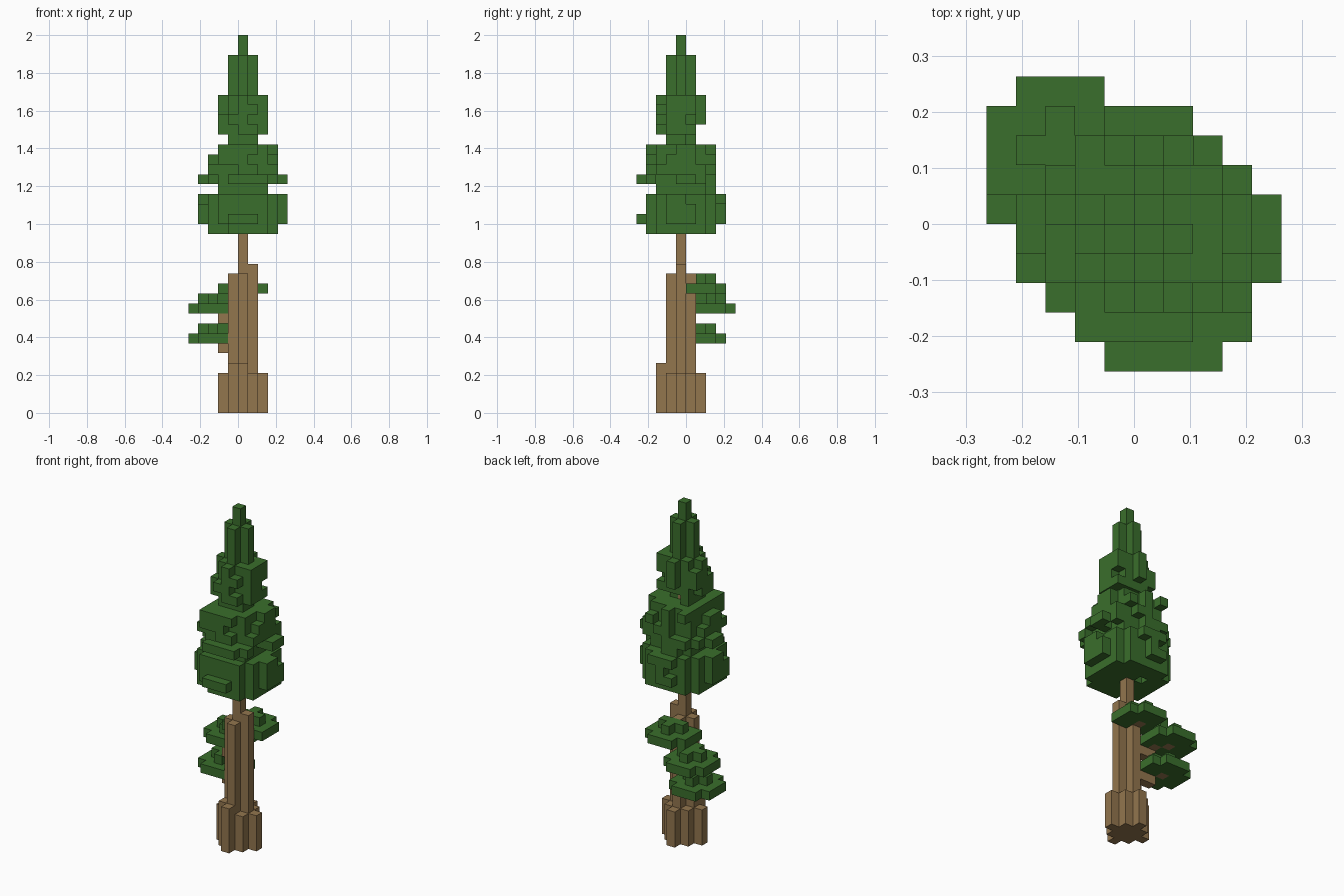
import bpy
import bmesh
import random
from mathutils import Vector

random.seed(7)
U = 2 / 38          # edge of one block
CX, CY = 0, -1      # block column of the trunk

cube = bpy.data.objects.get("Cube")
if cube:
    bpy.data.objects.remove(cube)


def make_material(name, color):
    mat = bpy.data.materials.new(name)
    mat.use_nodes = True
    mat.diffuse_color = color
    bsdf = next(n for n in mat.node_tree.nodes if n.type == 'BSDF_PRINCIPLED')
    bsdf.inputs["Base Color"].default_value = color
    bsdf.inputs["Roughness"].default_value = 1.0
    return mat


def build_blocks(name, cells, mat):
    """Turn a set of block cells into one mesh of its outer faces."""
    bm = bmesh.new()
    for cell in sorted(cells):
        centre = Vector(cell) + Vector((0.5, 0.5, 0.5))
        for axis in range(3):
            for sign in (-1, 1):
                near = list(cell)
                near[axis] += sign
                if tuple(near) in cells:
                    continue
                n, a, b = Vector(), Vector(), Vector()
                n[axis] = sign / 2
                a[(axis + 1) % 3] = 0.5
                b[(axis + 2) % 3] = sign / 2
                corners = (-a - b, a - b, a + b, b - a)
                bm.faces.new([bm.verts.new((centre + n + c) * U) for c in corners])
    bmesh.ops.remove_doubles(bm, verts=bm.verts, dist=U / 100)
    mesh = bpy.data.meshes.new(name)
    bm.to_mesh(mesh)
    bm.free()
    mesh.materials.append(mat)
    obj = bpy.data.objects.new(name, mesh)
    bpy.context.collection.objects.link(obj)


def column(dx, dy, top):
    return {(CX + dx, CY + dy, k) for k in range(top)}


def disc(cx, cy, k, limit):
    span = range(-2, 3)
    return {(cx + x, cy + y, k) for x in span for y in span if x * x + y * y <= limit}


bark = make_material("bark brown", (0.29, 0.18, 0.076, 1))
needles = make_material("needle green", (0.042, 0.156, 0.025, 1))

# Trunk: tall core, four side columns and flared roots
trunk = column(0, 0, 28) | column(1, 0, 15)
for dx, dy in ((-1, 0), (0, -1), (0, 1)):
    trunk |= column(dx, dy, 14)
for dx, dy in ((-2, 0), (2, 0), (0, 2), (-1, 1), (1, 1), (1, -1)):
    trunk |= column(dx, dy, 4)
trunk |= column(0, -2, 5) | column(-1, -1, 5)

# Branch stubs under the side clumps
branches = {(-1, 0, 6), (-2, 0, 6), (-3, 1, 7),
            (-1, 0, 9), (-2, 0, 9), (-2, 1, 10), (-3, 2, 10), (0, 1, 12)}
wood = trunk | branches

# Side clumps: a wide disc with a small cross on top
clumps = {"lower_clump": (-3, 1, 7), "middle_clump": (-3, 2, 10), "upper_clump": (0, 1, 12)}
for name, (x, y, k) in clumps.items():
    build_blocks(name, (disc(x, y, k, 5) | disc(x, y, k + 1, 1)) - wood, needles)

# Crown layers: first, last, solid radius squared, outer radius squared,
# fill chance, then the reach in -x, +x, -y, +y
layers = [
    (18, 18, 10, 13, 0.6, -3, 3, -3, 3),
    (19, 19, 13, 17, 0.7, -4, 4, -4, 4),
    (20, 21, 13, 17, 0.7, -4, 4, -3, 4),
    (22, 22, 8, 10, 0.4, -2, 2, -2, 3),
    (23, 23, 8, 17, 0.5, -4, 4, -4, 3),
    (24, 25, 8, 13, 0.55, -3, 3, -3, 3),
    (26, 26, 8, 13, 0.4, -2, 3, -3, 3),
    (27, 27, 2, 2, 0, -1, 1, -1, 1),
    (28, 28, 2, 5, 0.4, -2, 2, -2, 1),
    (29, 31, 2, 5, 0.4, -2, 2, -2, 2),
    (32, 35, 1, 1, 0, -1, 1, -1, 1),
    (36, 37, 0, 0, 0, 0, 0, 0, 0),
]
crown = set()
for first, last, solid, outer, chance, x0, x1, y0, y1 in layers:
    for dx in range(x0, x1 + 1):
        for dy in range(y0, y1 + 1):
            r = dx * dx + dy * dy
            for k in range(first, last + 1):
                on_axis = dx == 0 or dy == 0
                if r <= solid or (r <= outer and (on_axis or random.random() < chance)):
                    crown.add((CX + dx, CY + dy, k))

# Stray tufts on the rim and gaps beside the trunk
crown |= {(-1, -5, 19), (1, -5, 23), (2, -5, 23), (3, -4, 23), (2, -4, 23)}
crown -= {(-1, 0, 18), (0, 0, 27), (1, 0, 27)}

build_blocks("trunk", trunk, bark)
build_blocks("branches", branches - trunk, bark)
build_blocks("crown", crown - wood, needles)
